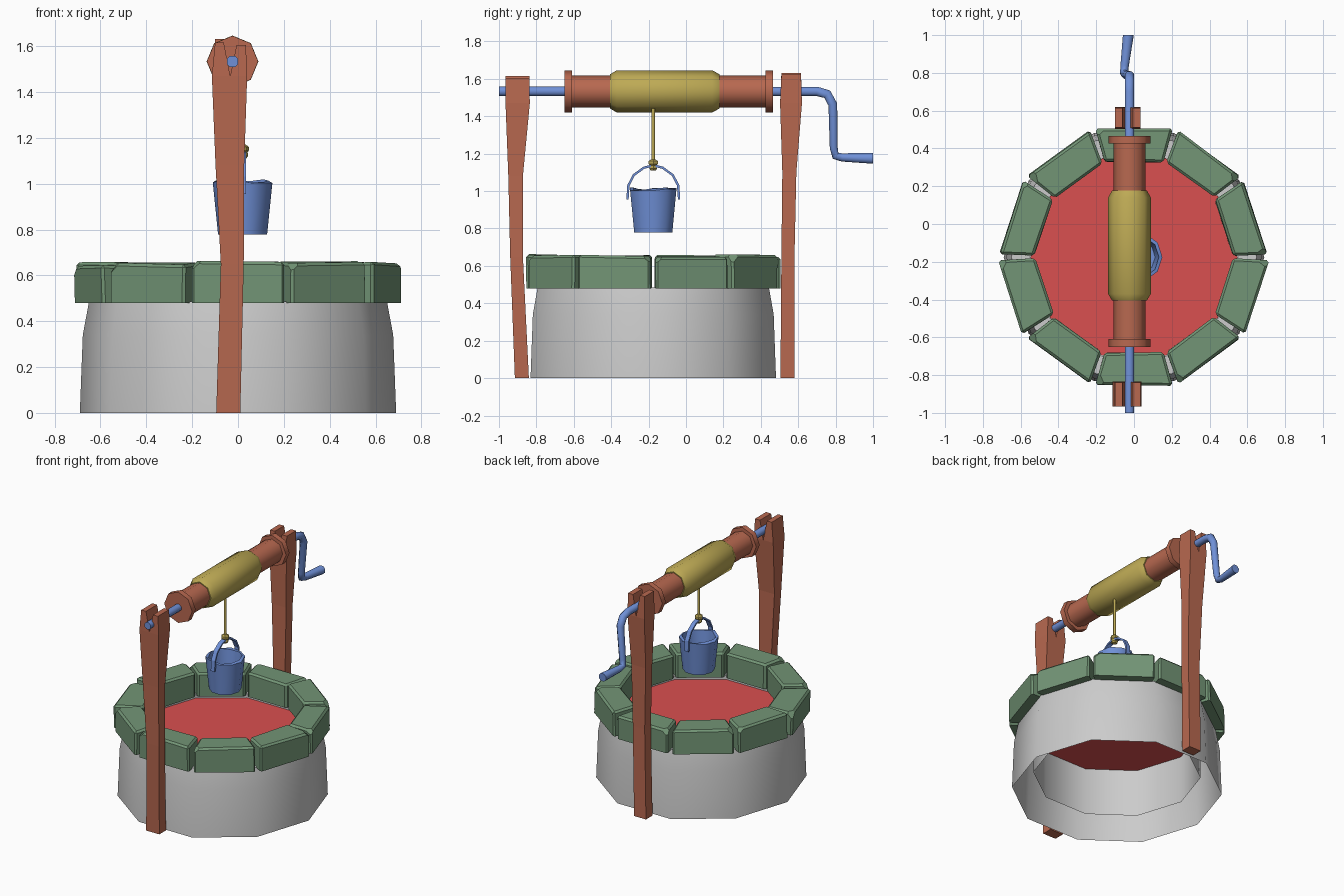
import bpy, bmesh, math, random
from mathutils import Vector, Matrix

if "Cube" in bpy.data.objects:
    bpy.data.objects.remove(bpy.data.objects["Cube"])

random.seed(4)
X, Y, Z = Vector((1, 0, 0)), Vector((0, 1, 0)), Vector((0, 0, 1))
CY = -0.175          # centre of the well in y
BX = 0.02            # bucket and rope x
AX, AZ = -0.024, 1.533   # axle x and z


def material(name, rgb):
    m = bpy.data.materials.new(name)
    m.diffuse_color = (*rgb, 1)
    m.use_nodes = True
    m.node_tree.nodes["Principled BSDF"].inputs["Base Color"].default_value = m.diffuse_color
    return m


GREEN = material("stone_green", (0.17, 0.30, 0.18))
BROWN = material("wood_brown", (0.48, 0.14, 0.08))
YELLOW = material("rope_yellow", (0.51, 0.40, 0.09))
BLUE = material("metal_blue", (0.16, 0.28, 0.68))
RED = material("water_red", (0.70, 0.08, 0.08))


def finish(bm, name, mat=None, smooth=None):
    bmesh.ops.recalc_face_normals(bm, faces=bm.faces[:])
    me = bpy.data.meshes.new(name)
    bm.to_mesh(me)
    bm.free()
    ob = bpy.data.objects.new(name, me)
    bpy.context.collection.objects.link(ob)
    if mat:
        me.materials.append(mat)
    if smooth:
        bpy.ops.object.select_all(action='DESELECT')
        ob.select_set(True)
        bpy.context.view_layer.objects.active = ob
        bpy.ops.object.shade_smooth_by_angle(angle=math.radians(smooth))
    return ob


def loft(bm, rings, cap_start=True, cap_end=True):
    rows = [[bm.verts.new(p) for p in r] for r in rings]
    n = len(rows[0])
    for a, b in zip(rows, rows[1:]):
        for i in range(n):
            j = (i + 1) % n
            bm.faces.new((a[i], a[j], b[j], b[i]))
    if cap_start:
        bm.faces.new(rows[0])
    if cap_end:
        bm.faces.new(rows[-1])
    return rows


def ring(c, u, v, ru, rv, n, start=0.0):
    angles = [start + math.tau * i / n for i in range(n)]
    return [Vector(c) + u * ru * math.cos(a) + v * rv * math.sin(a) for a in angles]


def lathe(name, profile, base, axis, n, mat=None, smooth=None, caps=(True, True)):
    """profile: (radius, distance along axis)"""
    u, v = (X, Y) if axis == Z else (X, Z)
    bm = bmesh.new()
    loft(bm, [ring(Vector(base) + axis * d, u, v, r, r, n) for r, d in profile], *caps)
    return finish(bm, name, mat, smooth)


def tube(name, path, mat, n=8, flat=1.0, smooth=50):
    """path: (x, y, z, radius), bending in the yz plane; flat scales the thickness"""
    bm = bmesh.new()
    pts = [Vector(p[:3]) for p in path]
    rings = []
    for i, p in enumerate(pts):
        a = (p - pts[i - 1]).normalized() if i else None
        b = (pts[i + 1] - p).normalized() if i + 1 < len(pts) else None
        t = ((a or b) + (b or a)).normalized()
        v = t.cross(X).normalized()
        r = path[i][3]
        rings.append(ring(p, X, v, r, r * flat, n, math.pi / n))
    loft(bm, rings)
    return finish(bm, name, mat, smooth)


# Round wall with an inner shaft, and the water inside
lathe("well_wall", [(0.69, 0), (0.677, 0.34), (0.65, 0.485), (0.55, 0.485), (0.55, 0.12)],
      (0, CY, 0), Z, 10, smooth=50, caps=(False, False))
bm = bmesh.new()
bm.faces.new([bm.verts.new(p) for p in ring((0, CY, 0.46), X, Y, 0.548, 0.548, 10)])
finish(bm, "water", RED)


# Ten rough rim stones
def rim_stone(i):
    bm = bmesh.new()

    def j(s=0.007):
        return random.uniform(-s, s)
    ro, ri = 0.68 + j(), 0.505 + j()
    top = 0.652 + j(0.01)
    rings = []
    for z, wob in ((0.48, 0), (top, 0.006)):
        rings.append([(ro + j(wob), -0.205, z + j(wob)), (ro + j(wob), 0.205, z + j(wob)),
                      (ri + j(wob), 0.156, z + j(wob)), (ri + j(wob), -0.156, z + j(wob))])
    loft(bm, rings)
    edges = [e for e in bm.edges if max(v.co.z for v in e.verts) > 0.55]
    bmesh.ops.bevel(bm, geom=edges, offset=0.013, segments=1, affect='EDGES')
    # chipped corner
    side = random.choice((-1, 1))
    no = Vector((random.choice((0.25, 0.6)), side * 0.6, 0.7)).normalized()
    co = Vector((ro - 0.02, side * 0.18, top - 0.012))
    bmesh.ops.bisect_plane(bm, geom=bm.verts[:] + bm.edges[:] + bm.faces[:],
                           plane_co=co, plane_no=no, clear_outer=True)
    bmesh.ops.holes_fill(bm, edges=[e for e in bm.edges if e.is_boundary], sides=0)
    bm.transform(Matrix.Translation((0, CY, 0)) @ Matrix.Rotation(math.radians(18 + 36 * i), 4, 'Z'))
    finish(bm, f"rim_stone_{i + 1}", GREEN)


for i in range(10):
    rim_stone(i)


# Forked posts
def post(name, levels, prong_top):
    """levels: (z, x0, x1, y0, y1); the last level is the bottom of the fork"""
    def rect(z, x0, x1, y0, y1):
        return [(x0, y0, z), (x1, y0, z), (x1, y1, z), (x0, y1, z)]
    bm = bmesh.new()
    loft(bm, [rect(*l) for l in levels], cap_end=False)
    z, x0, x1, y0, y1 = levels[-1]
    xm, (zt, t0, t1) = -0.034, prong_top
    loft(bm, [rect(z, x0, xm, y0, y1), rect(zt, -0.1, -0.062, t0, t1)], cap_start=False)
    loft(bm, [rect(z, xm, x1, y0, y1), rect(zt - 0.01, -0.006, 0.034, t0, t1)], cap_start=False)
    bmesh.ops.remove_doubles(bm, verts=bm.verts[:], dist=0.0005)
    finish(bm, name, BROWN)


post("front_post", [(0, -0.095, 0.01, -0.915, -0.84), (0.65, -0.075, 0.025, -0.94, -0.872),
                    (1.08, -0.098, 0.027, -0.95, -0.872), (1.47, -0.114, 0.04, -0.965, -0.835)],
     (1.615, -0.965, -0.838))
post("back_post", [(0, -0.085, 0.01, 0.505, 0.58), (0.65, -0.075, 0.02, 0.51, 0.58),
                   (1.1, -0.09, 0.025, 0.515, 0.59), (1.47, -0.1, 0.035, 0.503, 0.62)],
     (1.632, 0.51, 0.615))

# Axle with crank handle
tube("axle_crank", [(AX, -1.0, AZ, 0.027), (AX, 0.70, AZ, 0.027), (AX, 0.755, AZ - 0.015, 0.027),
                    (AX, 0.785, AZ - 0.07, 0.026), (-0.045, 0.79, 1.23, 0.023),
                    (-0.052, 0.80, 1.188, 0.023), (-0.05, 0.835, 1.18, 0.024),
                    (-0.03, 1.0, 1.175, 0.031)], BLUE)

# Winding drum with end flanges, and the wound rope
lathe("drum", [(0.112, -0.65), (0.112, -0.61), (0.085, -0.61), (0.085, 0.425),
               (0.112, 0.425), (0.112, 0.465)], (AX, 0, AZ), Y, 8, BROWN, 50)
lathe("rope_coil", [(0.092, -0.405), (0.113, -0.37), (0.113, 0.14), (0.092, 0.178)],
      (AX, 0, AZ), Y, 8, YELLOW, 50)

# Hanging rope and knot
lathe("rope", [(0.01, 1.13), (0.01, 1.45)], (BX, CY, 0), Z, 6, YELLOW, 65)
lathe("rope_knot", [(0.016, 1.11), (0.024, 1.12), (0.022, 1.138), (0.028, 1.145),
                    (0.028, 1.16), (0.014, 1.17)], (BX, CY, 0), Z, 6, YELLOW)

# Open bucket with a dented rim
bucket = lathe("bucket", [(0.107, 0.778), (0.13, 1.015), (0.112, 1.015), (0.092, 0.81)],
               (BX, CY, 0), Z, 10, BLUE, 40)
for v in bucket.data.vertices:
    if v.co.z > 1:
        v.co.z += random.uniform(-0.014, 0.006)

# Bucket handle
half = [(0.138, 0.955), (0.133, 1.03), (0.105, 1.085), (0.05, 1.125)]
arch = [(-y, z) for y, z in half] + [(0, 1.137)] + half[::-1]
tube("bucket_handle", [(BX, CY + y, z, 0.022) for y, z in arch], BLUE, n=4, flat=0.4, smooth=None)
